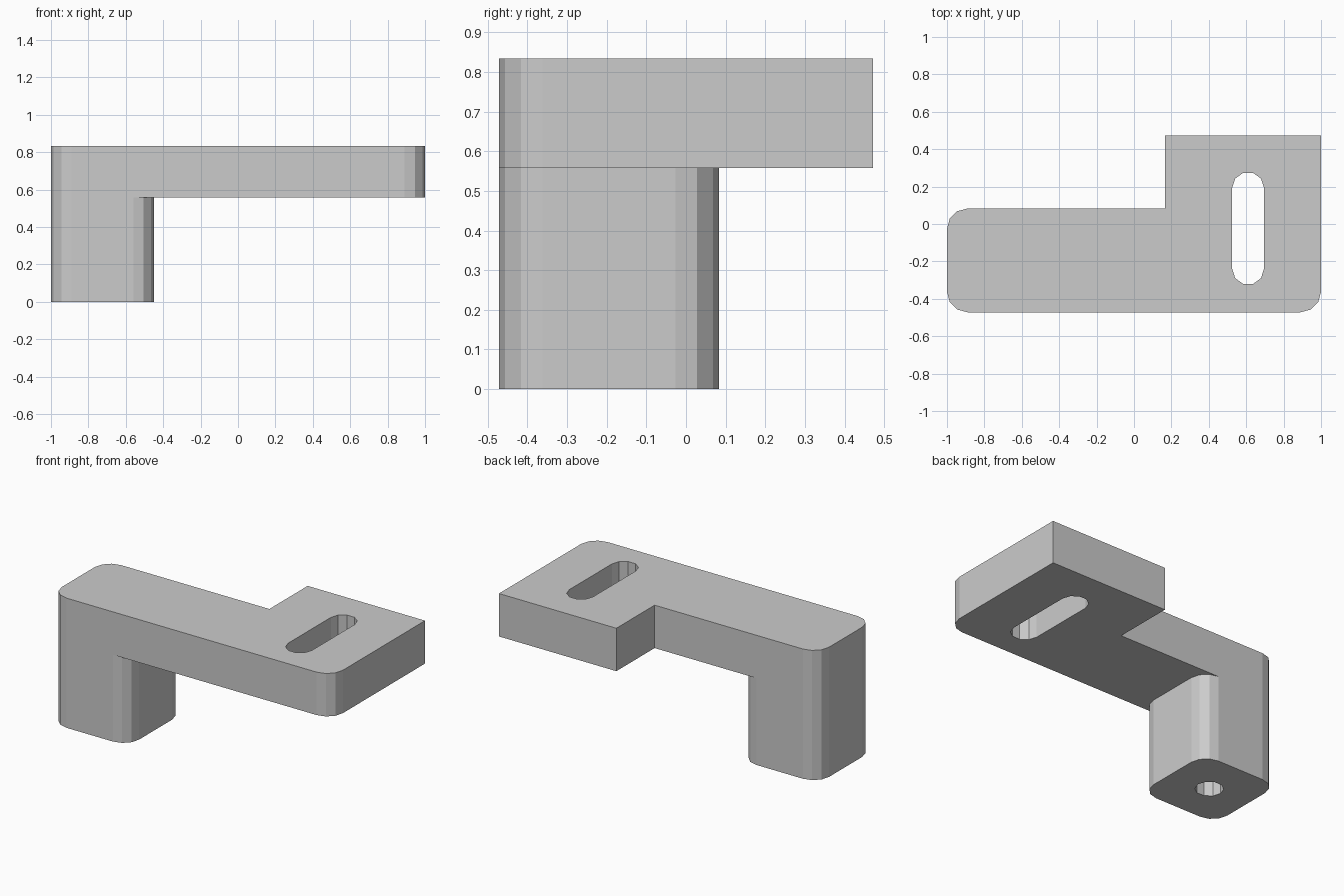
import bpy, bmesh, math

if "Cube" in bpy.data.objects:
    bpy.data.objects.remove(bpy.data.objects["Cube"])

R = 0.11                      # outer corner radius
X0, X1, Y0, Y1 = -1.0, 1.0, -0.472, 0.472
ARM_Y, POST_X, STEP_X = 0.083, -0.45, 0.165
UNDER, TOP = 0.558, 0.834


def arc(cx, cy, r, a0, a1, n):
    return [(cx + r * math.cos(math.radians(a0 + (a1 - a0) * i / n)),
             cy + r * math.sin(math.radians(a0 + (a1 - a0) * i / n)))
            for i in range(n + 1)]


def prism(name, outline, z0, z1):
    bm = bmesh.new()
    face = bm.faces.new([bm.verts.new((x, y, z0)) for x, y in outline])
    ext = bmesh.ops.extrude_face_region(bm, geom=[face])
    tops = [v for v in ext["geom"] if isinstance(v, bmesh.types.BMVert)]
    bmesh.ops.translate(bm, verts=tops, vec=(0, 0, z1 - z0))
    bmesh.ops.recalc_face_normals(bm, faces=bm.faces)
    mesh = bpy.data.meshes.new(name)
    bm.to_mesh(mesh)
    bm.free()
    ob = bpy.data.objects.new(name, mesh)
    bpy.context.collection.objects.link(ob)
    return ob


# Full-height bracket body: arm with stepped wide end
body = prism("bracket",
             arc(X0 + R, Y0 + R, R, 180, 270, 3)
             + arc(X1 - R, Y0 + R, R, 270, 360, 3)
             + [(X1, Y1), (STEP_X, Y1), (STEP_X, ARM_Y)]
             + arc(X0 + R, ARM_Y - R, R, 90, 180, 3), 0, TOP)

# Space under the arm, leaving the round-cornered post
under = prism("under_arm_cutter",
              [(POST_X - R, Y0 - 0.2)]
              + arc(POST_X - R, Y0 + R, R, 270, 360, 3)
              + arc(POST_X - R, ARM_Y - R, R, 0, 90, 3)
              + [(POST_X - R, Y1 + 0.2), (X1 + 0.2, Y1 + 0.2), (X1 + 0.2, Y0 - 0.2)],
              -0.2, UNDER)

# Long slot through the wide end
slot = prism("slot_cutter",
             arc(0.61, 0.193, 0.085, 0, 180, 5) + arc(0.61, -0.24, 0.085, 180, 360, 5),
             UNDER - 0.2, TOP + 0.2)

# Blind hole in the foot of the post
hole = prism("foot_hole_cutter",
             arc((X0 + POST_X) / 2, (Y0 + ARM_Y) / 2, 0.083, 0, 360, 10)[:-1], -0.2, 0.45)

for cutter in (under, slot, hole):
    mod = body.modifiers.new(cutter.name, "BOOLEAN")
    mod.operation = "DIFFERENCE"
    mod.solver = "EXACT"
    mod.object = cutter
    cutter.hide_render = True
    cutter.hide_set(True)
